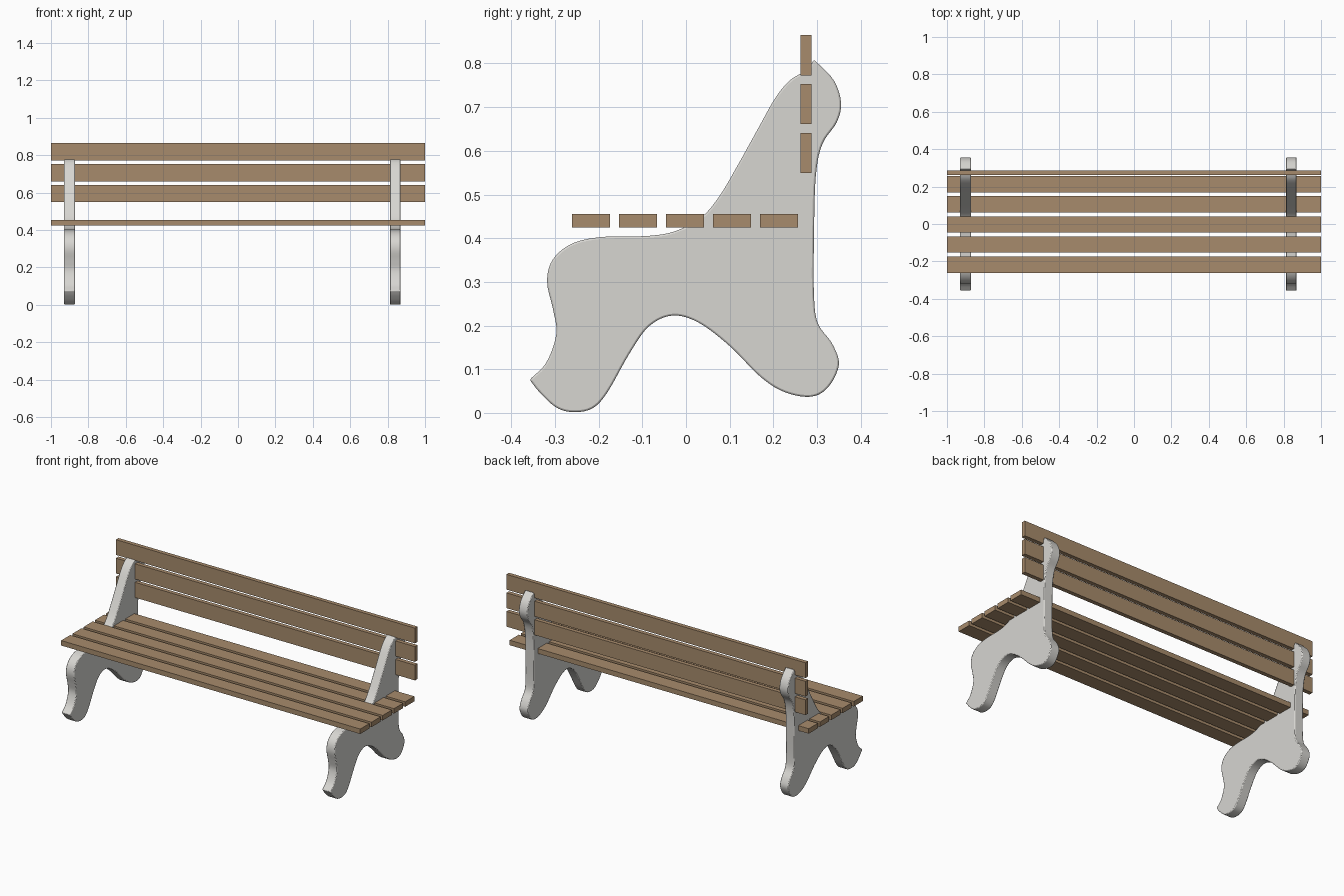
import bpy, bmesh
from mathutils import Vector

if "Cube" in bpy.data.objects:
    bpy.data.objects.remove(bpy.data.objects["Cube"])


def material(name, rgb):
    m = bpy.data.materials.new(name)
    m.diffuse_color = (*rgb, 1)
    m.use_nodes = True
    m.node_tree.nodes["Principled BSDF"].inputs["Base Color"].default_value = m.diffuse_color
    return m


WOOD = material("brown wood", (0.39, 0.26, 0.15))
STONE = material("pale stone", (0.68, 0.67, 0.64))


def make_object(name, bm, mat):
    bmesh.ops.recalc_face_normals(bm, faces=bm.faces)
    me = bpy.data.meshes.new(name)
    bm.to_mesh(me)
    bm.free()
    me.materials.append(mat)
    ob = bpy.data.objects.new(name, me)
    bpy.context.collection.objects.link(ob)
    return ob


def slat(name, y0, y1, z0, z1):
    bm = bmesh.new()
    bmesh.ops.create_cube(bm, size=1)
    for v in bm.verts:
        v.co = (v.co.x * 2, (y0 + y1) / 2 + v.co.y * (y1 - y0),
                (z0 + z1) / 2 + v.co.z * (z1 - z0))
    make_object(name, bm, WOOD)


def smooth_run(pts, steps=5):
    """Curve through the points, leaving out the last one."""
    p = [Vector(q) for q in pts]
    p = [2 * p[0] - p[1]] + p + [2 * p[-1] - p[-2]]
    out = []
    for a, b, c, d in zip(p, p[1:], p[2:], p[3:]):
        for i in range(steps):
            t = i / steps
            out.append(0.5 * (2 * b + (c - a) * t + (2 * a - 5 * b + 4 * c - d) * t * t
                              + (3 * b - a - 3 * c + d) * t ** 3))
    return out


# Side outline of a support (y, z), split at its two sharp corners
TOE, TIP = (-0.358, 0.076), (0.293, 0.809)
UNDER_AND_BACK = [
    TOE, (-0.335, 0.047), (-0.298, 0.013), (-0.26, 0.002), (-0.215, 0.01),
    (-0.18, 0.047), (-0.13, 0.135), (-0.085, 0.198), (-0.03, 0.223),
    (0.03, 0.206), (0.10, 0.153), (0.17, 0.083), (0.225, 0.048),
    (0.285, 0.037), (0.325, 0.058), (0.35, 0.11), (0.335, 0.158),
    (0.302, 0.205), (0.293, 0.27), (0.293, 0.40), (0.297, 0.54),
    (0.312, 0.615), (0.345, 0.665), (0.355, 0.71), (0.338, 0.762), TIP]
FRONT = [
    TIP, (0.277, 0.785), (0.24, 0.763), (0.205, 0.722), (0.165, 0.651),
    (0.115, 0.561), (0.075, 0.494), (0.035, 0.448), (-0.025, 0.416),
    (-0.09, 0.405), (-0.19, 0.403), (-0.26, 0.388), (-0.305, 0.351),
    (-0.318, 0.30), (-0.304, 0.235), (-0.297, 0.18), (-0.32, 0.115), TOE]


def support(name, x0, x1):
    bm = bmesh.new()
    outline = smooth_run(UNDER_AND_BACK) + smooth_run(FRONT)
    face = bm.faces.new([bm.verts.new((x0, p.x, p.y)) for p in outline])
    ext = bmesh.ops.extrude_face_region(bm, geom=[face], use_keep_orig=True)
    for v in ext["geom"]:
        if isinstance(v, bmesh.types.BMVert):
            v.co.x = x1
    ob = make_object(name, bm, STONE)
    # Slightly rounded rim
    bev = ob.modifiers.new("rim", "BEVEL")
    bev.width = 0.006
    bev.segments = 2
    bev.limit_method = "ANGLE"
    bev.angle_limit = 1.1
    bpy.ops.object.select_all(action="DESELECT")
    ob.select_set(True)
    bpy.context.view_layer.objects.active = ob
    bpy.ops.object.shade_smooth_by_angle(angle=0.7)


support("left_support", -0.93, -0.872)
support("right_support", 0.812, 0.87)

# Seat slats, front to back
for i in range(5):
    y = -0.261 + 0.1075 * i
    slat(f"seat_slat_{i + 1}", y, y + 0.087, 0.425, 0.455)

# Backrest slats, bottom to top
for i in range(3):
    z = 0.549 + 0.112 * i
    slat(f"back_slat_{i + 1}", 0.262, 0.287, z, z + 0.092)
